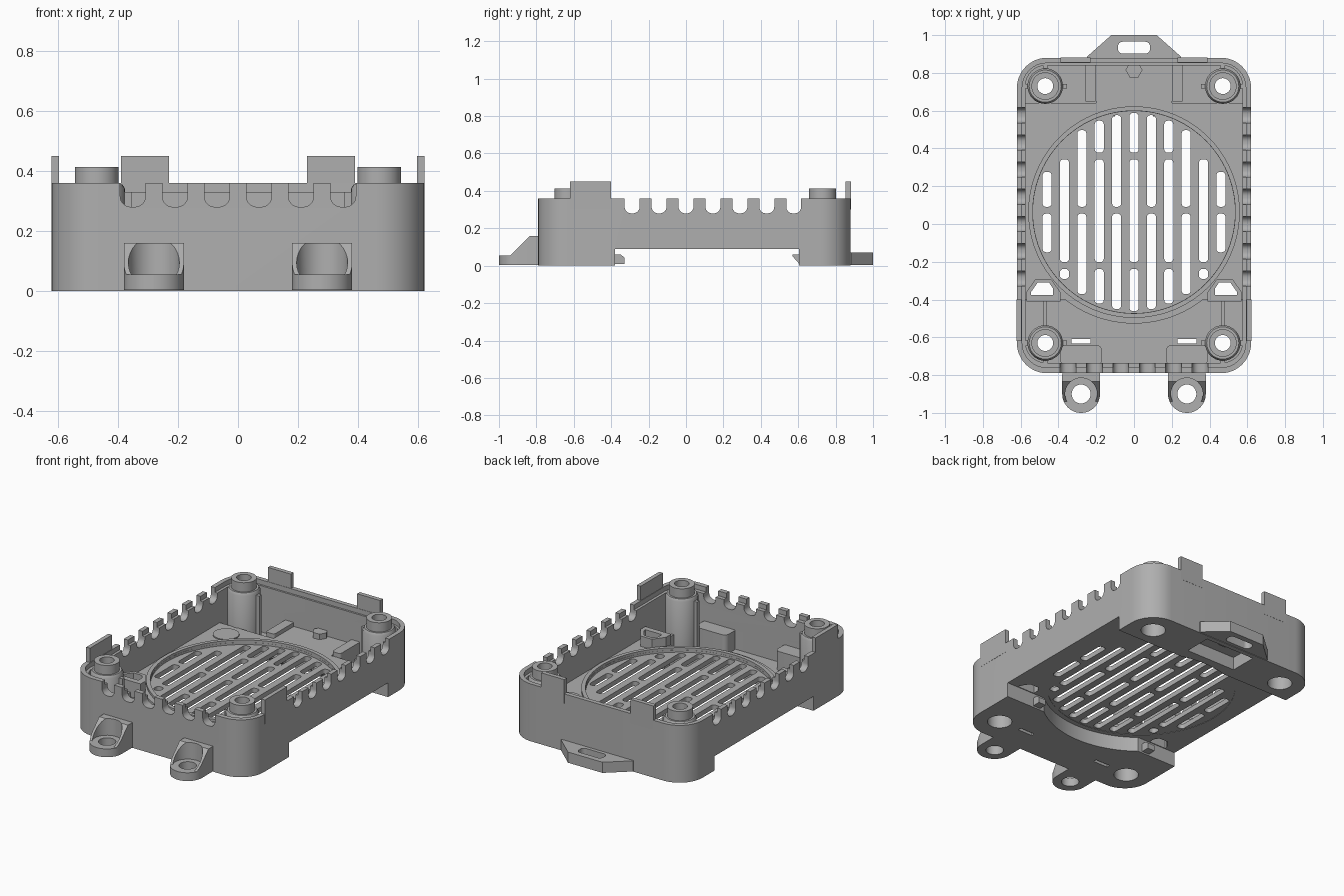
import bpy, bmesh, math
from mathutils import Vector

cube = bpy.data.objects.get("Cube")
if cube:
    bpy.data.objects.remove(cube, do_unlink=True)

GREY = (0.43, 0.43, 0.43, 1)
mat = bpy.data.materials.new("grey_plastic")
mat.use_nodes = True
mat.diffuse_color = GREY
mat.node_tree.nodes["Principled BSDF"].inputs["Base Color"].default_value = GREY


# --- profile helpers ---
def rrect(x0, x1, y0, y1, r, n=8):
    pts = []
    corners = [(x1 - r, y1 - r), (x0 + r, y1 - r), (x0 + r, y0 + r), (x1 - r, y0 + r)]
    for q, (cx, cy) in enumerate(corners):
        for i in range(n + 1):
            a = (q + i / n) * math.pi / 2
            pts.append((cx + r * math.cos(a), cy + r * math.sin(a)))
    return pts


def box(x0, x1, y0, y1):
    return [(x0, y0), (x1, y0), (x1, y1), (x0, y1)]


def circle(cx, cy, r, n=32):
    return [(cx + r * math.cos(2 * math.pi * i / n), cy + r * math.sin(2 * math.pi * i / n))
            for i in range(n)]


def flip(pts):
    return [(-x, y) for x, y in pts]


def place(u, v, w, axis):
    return {"z": (u, v, w), "x": (w, u, v), "y": (u, w, v)}[axis]


# --- build and cut helpers ---
def solid(name, prisms, bottom_bevel=0):
    """Extrude each (profile, start, end, axis) into one mesh."""
    bm = bmesh.new()
    for pts, a, b, axis in prisms:
        low = [bm.verts.new(place(u, v, a, axis)) for u, v in pts]
        high = [bm.verts.new(place(u, v, b, axis)) for u, v in pts]
        bm.faces.new(low)
        bm.faces.new(high)
        for i in range(len(pts)):
            j = (i + 1) % len(pts)
            bm.faces.new((low[i], low[j], high[j], high[i]))
    if bottom_bevel:
        z = min(v.co.z for v in bm.verts)
        edges = [e for e in bm.edges if all(abs(v.co.z - z) < 1e-5 for v in e.verts)]
        bmesh.ops.bevel(bm, geom=edges, offset=bottom_bevel, segments=3, profile=0.5, affect='EDGES')
    bmesh.ops.recalc_face_normals(bm, faces=bm.faces)
    return finish(name, bm)


def finish(name, bm):
    mesh = bpy.data.meshes.new(name)
    bm.to_mesh(mesh)
    bm.free()
    ob = bpy.data.objects.new(name, mesh)
    bpy.context.collection.objects.link(ob)
    mesh.materials.append(mat)
    return ob


def combine(ob, tool, operation='DIFFERENCE'):
    mod = ob.modifiers.new("cut", 'BOOLEAN')
    mod.operation, mod.solver, mod.object = operation, 'EXACT', tool
    bpy.context.view_layer.objects.active = ob
    bpy.ops.object.modifier_apply(modifier=mod.name)
    bpy.data.objects.remove(tool, do_unlink=True)


def cut(ob, prisms):
    combine(ob, solid("cutter", prisms))


FAN_Y = 0.063
POSTS = [(sx * 0.47, y) for sx in (-1, 1) for y in (-0.63, 0.73)]
INNER = rrect(-0.575, 0.575, -0.735, 0.84, 0.11)

# --- tray body: outer shell, main pocket and thin rim ---
body = solid("tray_body", [(rrect(-0.62, 0.62, -0.79, 0.88, 0.16, 12), 0, 0.36, "z")], 0.018)
cut(body, [(INNER, 0.135, 0.5, "z")])
cut(body, [(rrect(-0.592, 0.592, -0.76, 0.852, 0.13), 0.33, 0.5, "z")])

# deep pockets at both ends, kept clear of the fan collar
ends = solid("end_pockets", [(INNER, 0.04, 0.2, "z")])
cut(ends, [(box(-1, 1, -0.4, 0.64), -0.1, 0.4, "z")])
cut(ends, [(box(-0.2, 0.2, 0.6, 1), -0.1, 0.4, "z")])
cut(ends, [(circle(0, FAN_Y, 0.59, 96), -0.1, 0.4, "z")])
combine(body, ends)

# raised underside between the feet, fan opening and latch pocket
cut(body, [(box(-1, 1, -0.38, 0.605), -0.1, 0.09, "z")])
cut(body, [(circle(0, FAN_Y, 0.565, 96), -0.1, 0.09, "z")])
cut(body, [(circle(0, FAN_Y, 0.535, 96), 0.05, 0.3, "z")])
cut(body, [(box(-0.17, 0.17, 0.68, 0.85), -0.1, 0.08, "z")])

# screw holes and lug slots
cut(body, [(circle(x, y, 0.07), -0.1, 0.12, "z") for x, y in POSTS]
    + [(box(s * 0.28 - 0.05, s * 0.28 + 0.05, -0.632, -0.61), -0.1, 0.1, "z") for s in (-1, 1)])

# rounded vent notches along the sides and the front
cut(body, [(rrect(y - 0.04, y + 0.04, 0.28, 0.5, 0.035), -0.8, 0.8, "x")
           for y in (i * 0.144 for i in range(-2, 5))])
cut(body, [(rrect(x - 0.042, x + 0.042, 0.28, 0.5, 0.035), -0.9, -0.7, "y")
           for x in (i * 0.14 + 0.07 for i in range(-3, 3))])

# --- hook towers with an open shaft ---
tower_out = [(0.39, -0.41), (0.57, -0.41), (0.57, -0.36), (0.52, -0.29), (0.44, -0.29), (0.39, -0.36)]
tower_in = [(0.43, -0.375), (0.545, -0.375), (0.545, -0.36), (0.51, -0.31), (0.45, -0.31), (0.43, -0.34)]
towers = solid("hook_towers", [(p, 0.1, 0.2, "z") for p in (tower_out, flip(tower_out))])
shafts = [(p, -0.1, 0.4, "z") for p in (tower_in, flip(tower_in))]
cut(towers, shafts)
cut(body, shafts)
hook = [(-0.39, 0.01), (-0.33, 0.01), (-0.33, 0.045), (-0.35, 0.06), (-0.39, 0.06)]
rear_hook = [(0.62, 0.01), (0.605, 0.01), (0.57, 0.05), (0.57, 0.06), (0.62, 0.06)]
solid("underside_hooks", [(hook, s * 0.38, s * 0.43, "x") for s in (-1, 1)]
      + [(rear_hook, s * 0.1, s * 0.2, "x") for s in (-1, 1)])

# --- fan collar and slotted grille ---
collar = solid("fan_collar", [(circle(0, FAN_Y, 0.56, 96), 0.12, 0.15, "z")])
cut(collar, [(circle(0, FAN_Y, 0.536, 96), 0, 0.3, "z")])

grille = solid("fan_grille", [(circle(0, FAN_Y, 0.545, 96), 0.092, 0.122, "z")])
slots = []
for k in range(-5, 6):
    x = k * 0.092
    half = math.sqrt(0.525 ** 2 - (abs(x) + 0.02) ** 2)
    bridges = [FAN_Y + 0.01] if k % 2 else [-0.22, 0.36]
    stops = [FAN_Y - half] + [b + s * 0.018 for b in bridges for s in (-1, 1)] + [FAN_Y + half]
    for y0, y1 in zip(stops[::2], stops[1::2]):
        if y1 - y0 > 0.05:
            slots.append((rrect(x - 0.024, x + 0.024, y0, y1, 0.018, 4), 0, 0.3, "z"))
cut(grille, slots)

# --- screw posts, turned from one profile ---
profile = [(0.07, 0.004), (0.094, 0.004), (0.094, 0.34), (0.085, 0.355), (0.073, 0.355),
           (0.073, 0.413), (0.042, 0.413), (0.042, 0.12), (0.07, 0.12)]
for x, y in POSTS:
    bm = bmesh.new()
    ring = [bm.verts.new((x + r, y, z)) for r, z in profile]
    edges = [bm.edges.new((ring[i - 1], ring[i])) for i in range(len(ring))]
    bmesh.ops.spin(bm, geom=ring + edges, cent=(x, y, 0), axis=(0, 0, 1),
                   angle=2 * math.pi, steps=32, use_merge=True)
    bmesh.ops.remove_doubles(bm, verts=bm.verts, dist=1e-5)
    bmesh.ops.recalc_face_normals(bm, faces=bm.faces)
    finish("screw_post", bm)
    # thin ribs tying the post to the walls
    sx, sy = math.copysign(1, x), math.copysign(1, y)
    reach = 0.84 if y > 0 else -0.74
    solid("post_ribs", [(box(x + sx * 0.085, sx * 0.585, y - 0.012, y + 0.012), 0.03, 0.33, "z"),
                        (box(x - 0.012, x + 0.012, y + sy * 0.085, reach + sy * 0.01), 0.03, 0.33, "z"),
                        (box(x - sx * 0.115, x - sx * 0.085, y - 0.012, y + 0.012), 0.03, 0.33, "z")])

# --- front mounting lugs with scooped gussets ---
gusset = [(-0.77, 0.003), (-0.77, 0.16), (-0.835, 0.16), (-0.94, 0.055), (-1, 0.055), (-1, 0.003)]
for s in (-1, 1):
    cx = s * 0.28
    lug = solid("mounting_lug", [(gusset, cx - 0.1, cx + 0.1, "x")])
    outline = solid("lug_outline", [(rrect(cx - 0.1, cx + 0.1, -1, -0.7, 0.0999, 12), -0.1, 0.3, "z")])
    cut(outline, [(box(-1, 1, -0.775, -0.6), -0.2, 0.4, "z")])
    combine(lug, outline, 'INTERSECT')
    cut(lug, [(circle(cx, -0.9, 0.085), 0.055, 0.3, "z")])
    cut(lug, [(circle(cx, -0.9, 0.05), -0.1, 0.3, "z")])
    solid("lug_backing", [(rrect(cx - 0.11, cx + 0.11, -0.75, -0.64, 0.03), 0.03, 0.16, "z")])

# --- rear latch loop and its stop ---
latch = solid("rear_latch", [([(-0.25, 0.87), (0.25, 0.87), (0.25, 0.885), (0.12, 1), (-0.12, 1),
                               (-0.25, 0.885)], 0.003, 0.07, "z")])
cut(latch, [(rrect(-0.085, 0.085, 0.902, 0.965, 0.025), -0.1, 0.3, "z")])
solid("latch_stop", [(circle(0, 0.815, 0.045, 6), 0.05, 0.17, "z")])

# --- rear channel ribs and round floor pads ---
solid("channel_ribs", [(rrect(s * 0.23 - 0.03, s * 0.23 + 0.03, 0.645, 0.845, 0.015), 0.03, 0.16, "z")
                       for s in (-1, 1)])
solid("floor_pads", [(circle(s * 0.45, 0.525, 0.075), 0.12, 0.142, "z") for s in (-1, 1)])
solid("floor_stiffeners", [(box(s * 0.47 - 0.01, s * 0.47 + 0.01, -0.55, -0.4), 0.03, 0.13, "z")
                           for s in (-1, 1)])

# --- upright locating tabs ---
solid("side_tabs", [(box(-0.62, -0.4, 0.3, 0.45), s * 0.595, s * 0.621, "x") for s in (-1, 1)])
solid("rear_tabs", [(box(s * 0.31 - 0.08, s * 0.31 + 0.08, 0.3, 0.45), 0.854, 0.881, "y") for s in (-1, 1)])

# --- smooth curved walls, keep edges sharp ---
for ob in bpy.context.scene.objects:
    ob.select_set(ob.type == 'MESH' and mat.name in ob.data.materials)
bpy.context.view_layer.objects.active = body
bpy.ops.object.shade_smooth_by_angle(angle=math.radians(32))
